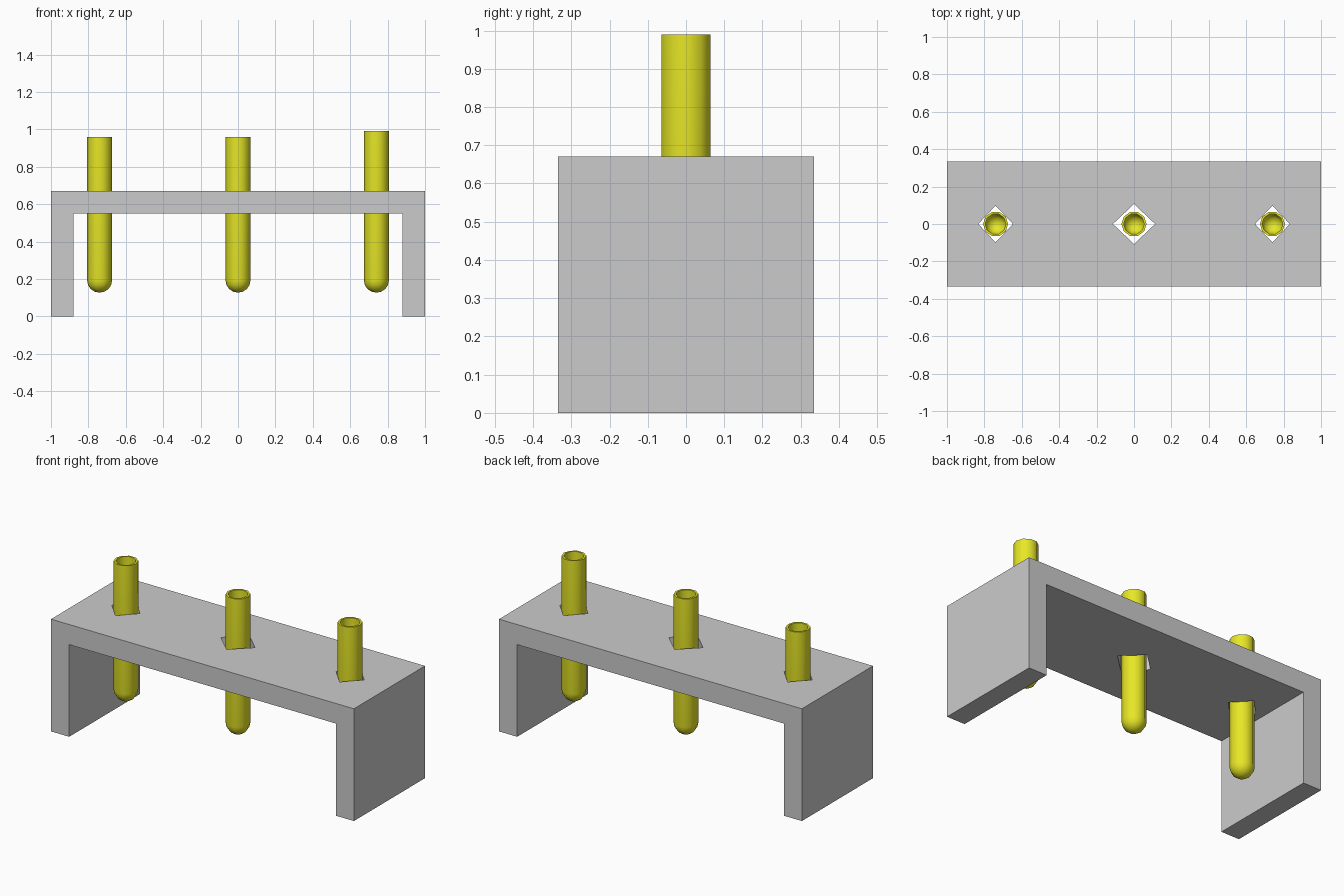
import bpy, bmesh
from math import sin, cos, pi, radians

if "Cube" in bpy.data.objects:
    bpy.data.objects.remove(bpy.data.objects["Cube"])

SIDES = 10


def add_mesh(name, bm):
    bmesh.ops.recalc_face_normals(bm, faces=bm.faces)
    me = bpy.data.meshes.new(name)
    bm.to_mesh(me)
    bm.free()
    ob = bpy.data.objects.new(name, me)
    bpy.context.collection.objects.link(ob)
    return ob


def prism(name, outline, offset):
    bm = bmesh.new()
    face = bm.faces.new([bm.verts.new(p) for p in outline])
    ext = bmesh.ops.extrude_face_region(bm, geom=[face])
    bmesh.ops.translate(bm, vec=offset,
                        verts=[v for v in ext["geom"] if isinstance(v, bmesh.types.BMVert)])
    return add_mesh(name, bm)


# Rack: U-shaped stand, open at front and back
section = [(-1, 0), (-1, 0.67), (1, 0.67), (1, 0), (0.88, 0), (0.88, 0.55), (-0.88, 0.55), (-0.88, 0)]
rack = prism("rack", [(x, -0.335, z) for x, z in section], (0, 0.67, 0))

# Test tube: open shell with a wall and a rounded bottom
glass = bpy.data.materials.new("yellow")
glass.diffuse_color = (0.8, 0.8, 0.02, 1)
glass.use_nodes = True
glass.node_tree.nodes["Principled BSDF"].inputs["Base Color"].default_value = glass.diffuse_color


def test_tube(name, x, top, bottom=0.127, r=0.067, wall=0.012):
    def dome(rad):
        return [(rad * sin(a), bottom + r - rad * cos(a)) for a in (0, pi / 8, pi / 4, 3 * pi / 8, pi / 2)]
    profile = dome(r) + [(r, top), (r - wall, top)] + dome(r - wall)[::-1]
    bm = bmesh.new()
    verts = [bm.verts.new((x + pr, 0, z)) for pr, z in profile]
    verts[0].co.x = verts[-1].co.x = x
    edges = [bm.edges.new(pair) for pair in zip(verts, verts[1:])]
    bmesh.ops.spin(bm, geom=verts + edges, cent=(x, 0, 0), axis=(0, 0, 1),
                   angle=2 * pi, steps=SIDES)
    bmesh.ops.remove_doubles(bm, verts=bm.verts, dist=0.0005)
    ob = add_mesh(name, bm)
    ob.data.materials.append(glass)
    bpy.ops.object.select_all(action="DESELECT")
    ob.select_set(True)
    bpy.context.view_layer.objects.active = ob
    bpy.ops.object.shade_smooth_by_angle(angle=radians(40))


# Diamond hole and tube at each position
for side, x, hx, hy, top in (("left", -0.74, 0.093, 0.098, 0.96),
                             ("middle", 0, 0.113, 0.107, 0.96),
                             ("right", 0.74, 0.093, 0.098, 0.99)):
    cutter = prism(side + "_hole_cutter",
                   [(x + hx, 0, 0.5), (x, hy, 0.5), (x - hx, 0, 0.5), (x, -hy, 0.5)], (0, 0, 0.25))
    cutter.hide_render = True
    cutter.hide_set(True)
    cut = rack.modifiers.new(side + "_hole", "BOOLEAN")
    cut.operation = "DIFFERENCE"
    cut.solver = "EXACT"
    cut.object = cutter
    test_tube(side + "_test_tube", x, top)
